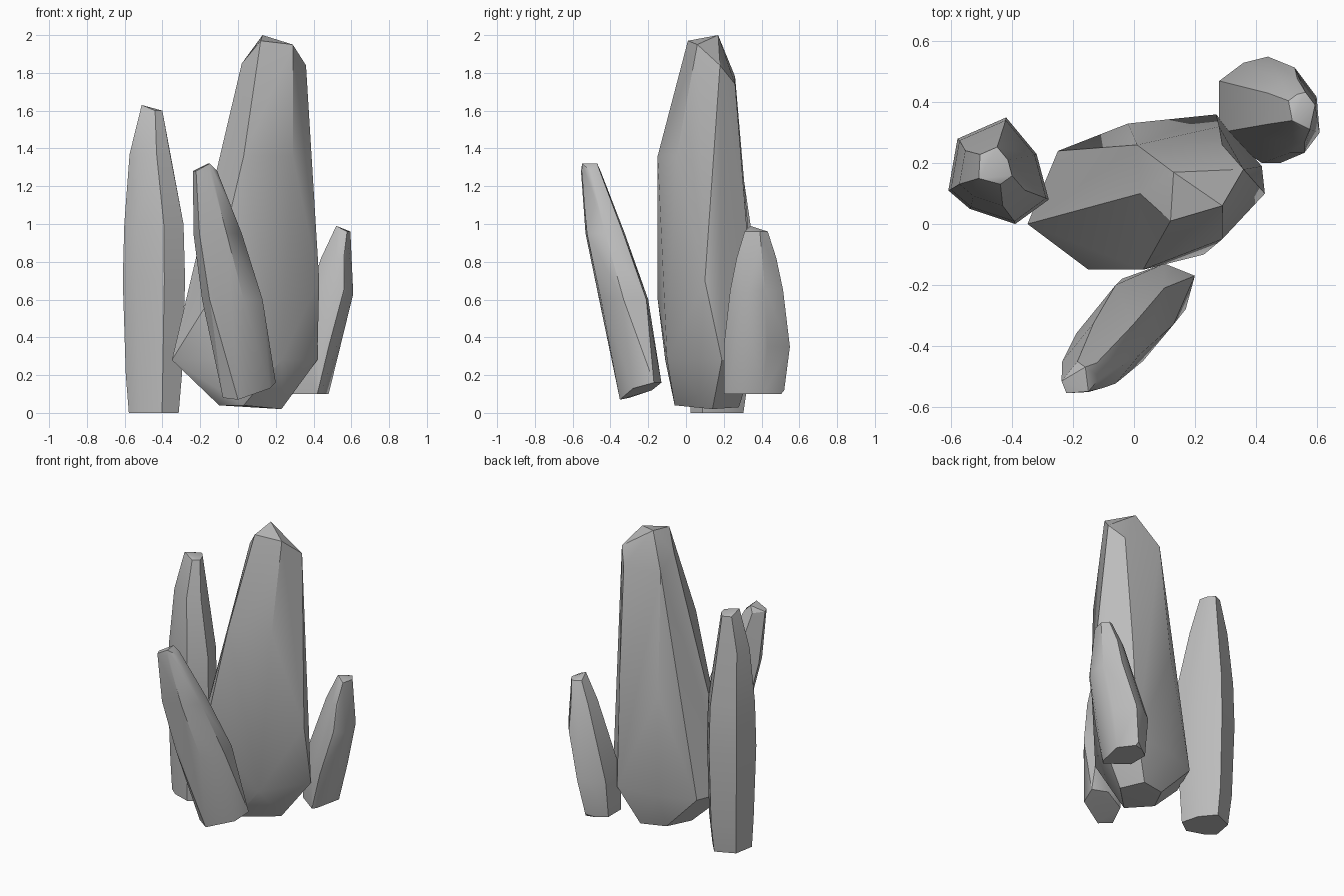
import bpy
import bmesh
import math

default_cube = bpy.data.objects.get("Cube")
if default_cube:
    bpy.data.objects.remove(default_cube, do_unlink=True)

# One plain stone colour for the whole cluster
stone = bpy.data.materials.new("grey_crystal")
stone.use_nodes = True
grey = (.5, .5, .5, 1)
stone.diffuse_color = grey
stone.node_tree.nodes["Principled BSDF"].inputs["Base Color"].default_value = grey


def crystal(name, section, levels, corners=()):
    """Wrap a faceted skin around one cross-section repeated up the crystal.

    Each level gives the height, centre and scale of the section;
    corners are extra single points that break up the regular facets.
    """
    bm = bmesh.new()
    for height, centre_x, centre_y, scale in levels:
        for x, y in section:
            bm.verts.new((centre_x + x * scale, centre_y + y * scale, height))
    for corner in corners:
        bm.verts.new(corner)
    hull = bmesh.ops.convex_hull(bm, input=bm.verts)

    # Drop corners that ended up inside the skin
    inside = [v for v in hull["geom_interior"] if isinstance(v, bmesh.types.BMVert)]
    bmesh.ops.delete(bm, geom=inside, context="VERTS")

    # Merge nearly flat triangles into larger facets
    bmesh.ops.dissolve_limit(bm, angle_limit=math.radians(2),
                             verts=bm.verts, edges=bm.edges)
    bmesh.ops.recalc_face_normals(bm, faces=bm.faces)

    mesh = bpy.data.meshes.new(name)
    bm.to_mesh(mesh)
    bm.free()
    mesh.materials.append(stone)

    part = bpy.data.objects.new(name, mesh)
    bpy.context.collection.objects.link(part)
    bpy.ops.object.select_all(action="DESELECT")
    part.select_set(True)
    bpy.context.view_layer.objects.active = part
    bpy.ops.object.shade_smooth_by_angle(angle=math.radians(30))


# Tall central crystal: narrow foot, wide waist, then uneven shoulders and cap
crystal(
    name="main_crystal",
    section=[(-.41, -.14), (-.16, -.25), (.17, -.24), (.36, .05),
             (.21, .22), (-.08, .19), (-.31, .1)],
    levels=[(.28, .06, .14, 1)],
    corners=[
        (-.1, .08, .04), (.03, -.06, .04), (.23, .14, .02),
        (.15, .28, .03), (-.02, .24, .04),
        (-.15, -.15, .6), (.43, .1, .7),
        (-.02, .33, .97), (.28, .32, 1),
        (-.11, .06, 1.28), (.03, -.15, 1.36), (.29, -.05, 1.36),
        (.02, .1, 1.85), (.01, .26, 1.78), (.29, .26, 1.74), (.36, .18, 1.84),
        (.12, .01, 1.97), (.29, .06, 1.95), (.13, .17, 2),
    ],
)

# Slim upright crystal on the right
crystal(
    name="right_crystal",
    section=[(-.16, -.06), (-.13, .11), (.03, .18), (.13, .06),
             (.17, -.09), (.06, -.17), (-.09, -.12)],
    levels=[(0, -.45, .16, .8), (.2, -.45, .17, .9), (.7, -.45, .17, 1),
            (1, -.45, .17, .95), (1.37, -.47, .17, .65), (1.6, -.46, .19, .35)],
    corners=[(-.51, .15, 1.63)],
)

# Front crystal leaning forward, its foot cut square to the lean
crystal(
    name="front_crystal",
    section=[(-.17, -.04), (-.13, -.14), (.05, -.13),
             (.15, -.01), (.12, .11), (-.04, .12)],
    levels=[(.6, -.02, -.32, 1), (.95, -.1, -.42, .8), (1.1, -.13, -.46, .6),
            (1.28, -.17, -.5, .4)],
    corners=[
        (-.08, -.3, .08), (0, -.35, .07), (.17, -.28, .13),
        (.2, -.17, .16), (.1, -.13, .16), (-.04, -.18, .12),
        (-.16, -.47, 1.32), (-.15, -.55, 1.32),
    ],
)

# Short rear crystal leaning outward
crystal(
    name="rear_left_crystal",
    section=[(-.15, -.07), (-.15, .1), (-.07, .16), (.01, .18),
             (.1, .06), (.05, -.17), (-.01, -.17)],
    levels=[(.1, .4, .36, .8), (.35, .43, .37, 1), (.65, .52, .37, .8),
            (.82, .53, .37, .6), (.96, .56, .37, .35)],
    corners=[(.42, .2, .1), (.4, .52, .12), (.61, .3, .63), (.52, .34, .99)],
)
